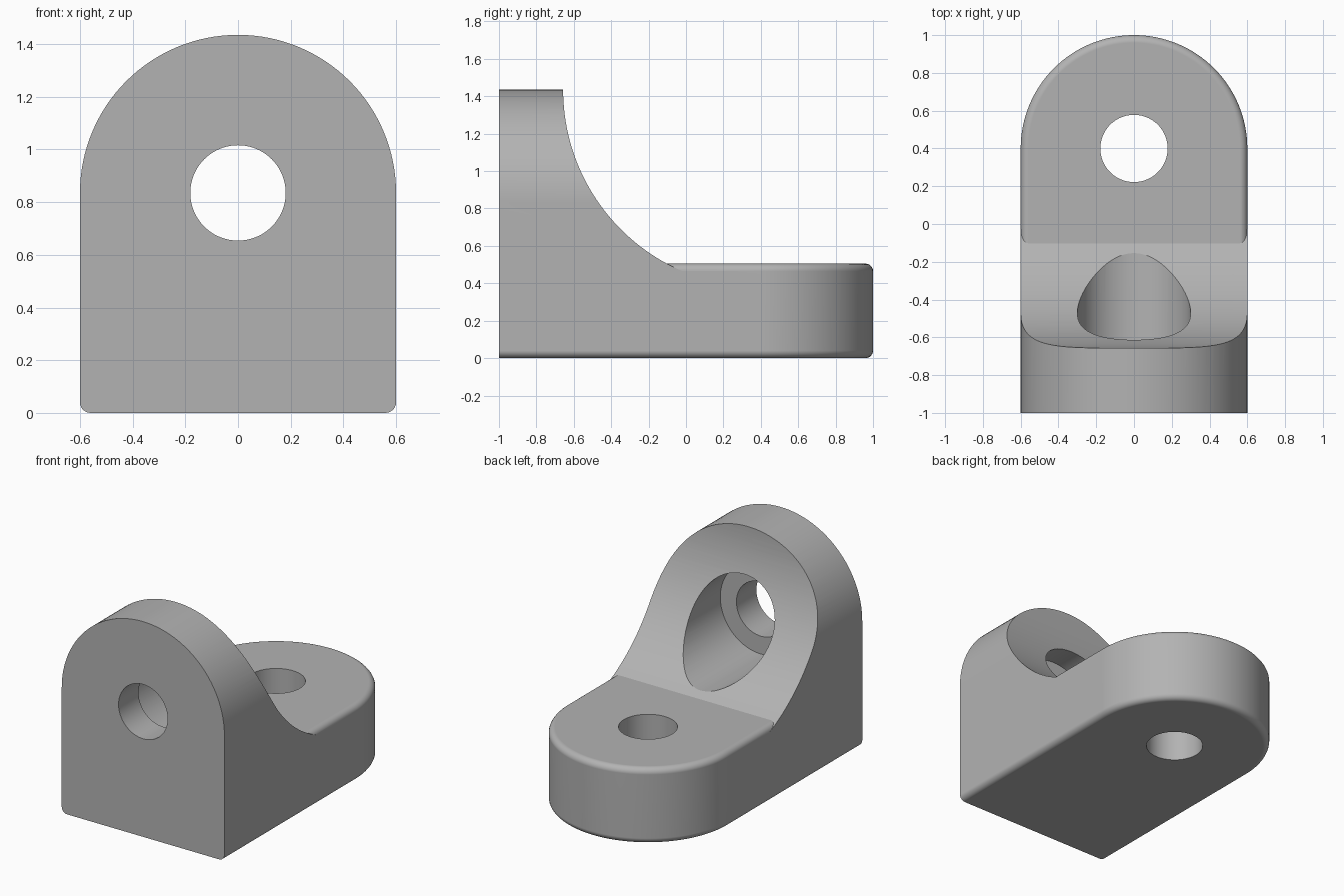
import bpy, bmesh, math
from mathutils import Matrix, Vector

cube = bpy.data.objects.get("Cube")
if cube:
    bpy.data.objects.remove(cube, do_unlink=True)

R = 0.6            # half width and radius of both rounded ends
BASE_H = 0.505
FILLET = 0.04
BORE_Z = 0.835     # height of the horizontal bore

grey = bpy.data.materials.new("plain grey")
grey.use_nodes = True
colour = (0.45, 0.45, 0.45, 1)
grey.diffuse_color = colour
grey.node_tree.nodes["Principled BSDF"].inputs["Base Color"].default_value = colour


def make_object(name, bm):
    bmesh.ops.recalc_face_normals(bm, faces=bm.faces)
    mesh = bpy.data.meshes.new(name)
    bm.to_mesh(mesh)
    bm.free()
    mesh.materials.append(grey)
    obj = bpy.data.objects.new(name, mesh)
    bpy.context.collection.objects.link(obj)
    return obj


def arch(start, centre, steps=64):
    """Outline with a straight end at start and a half circle about centre."""
    turns = [math.pi * i / steps for i in range(steps + 1)]
    return ([(-R, start), (R, start)] +
            [(R * math.cos(a), centre + R * math.sin(a)) for a in turns])


def extrude(points, offset):
    bm = bmesh.new()
    face = bm.faces.new([bm.verts.new(p) for p in points])
    new = bmesh.ops.extrude_face_region(bm, geom=[face])["geom"]
    bmesh.ops.translate(bm, vec=offset,
                        verts=[v for v in new if isinstance(v, bmesh.types.BMVert)])
    return bm


def cylinder(name, radius, start, end, sides=96):
    start, end = Vector(start), Vector(end)
    axis = end - start
    turn = axis.to_track_quat('Z', 'Y').to_matrix().to_4x4()
    bm = bmesh.new()
    bmesh.ops.create_cone(bm, cap_ends=True, segments=sides, radius1=radius,
                          radius2=radius, depth=axis.length,
                          matrix=Matrix.Translation((start + end) / 2) @ turn)
    obj = make_object(name, bm)
    obj.hide_render = True
    return obj


def combine(target, other, operation):
    mod = target.modifiers.new(other.name, 'BOOLEAN')
    mod.operation = operation
    mod.solver = 'EXACT'
    mod.object = other
    bpy.context.view_layer.objects.active = target
    bpy.ops.object.modifier_apply(modifier=mod.name)
    bpy.data.objects.remove(other, do_unlink=True)


# Base plate: rounded back end, filleted rims, sharp front edge
bm = extrude([(x, y, 0) for x, y in arch(-1, 0.4)], (0, 0, BASE_H))
rims = [e for e in bm.edges
        if abs(e.verts[0].co.z - e.verts[1].co.z) < 1e-4
        and max(v.co.y for v in e.verts) > -0.99]
bmesh.ops.bevel(bm, geom=rims, offset=FILLET, segments=6, profile=0.5,
                affect='EDGES', clamp_overlap=True)
bracket = make_object("bracket", bm)

# Upright: arch with a hollow sweep down to the base
bm = extrude([(x, -1, z) for x, z in arch(0.2, BORE_Z)], (0, 0.98, 0))
upright = make_object("upright", bm)
sweep = cylinder("sweep_cutter", 1.057, (-1, 0.4, 1.435), (1, 0.4, 1.435), 192)
combine(upright, sweep, 'DIFFERENCE')
combine(bracket, upright, 'UNION')

# Bolt holes and counterbore
for name, radius, start, end in (
        ("base_hole", 0.178, (0, 0.4, -0.2), (0, 0.4, 0.8)),
        ("upright_hole", 0.181, (0, -1.2, BORE_Z), (0, 0.3, BORE_Z)),
        ("counterbore", 0.3, (0, -0.79, BORE_Z), (0, 0.4, BORE_Z))):
    combine(bracket, cylinder(name, radius, start, end), 'DIFFERENCE')

# Smooth curved surfaces, crisp machined edges
bpy.ops.object.select_all(action='DESELECT')
bracket.select_set(True)
bpy.context.view_layer.objects.active = bracket
bpy.ops.object.shade_smooth_by_angle(angle=math.radians(20))
weighted = bracket.modifiers.new("even shading", 'WEIGHTED_NORMAL')
weighted.keep_sharp = True
